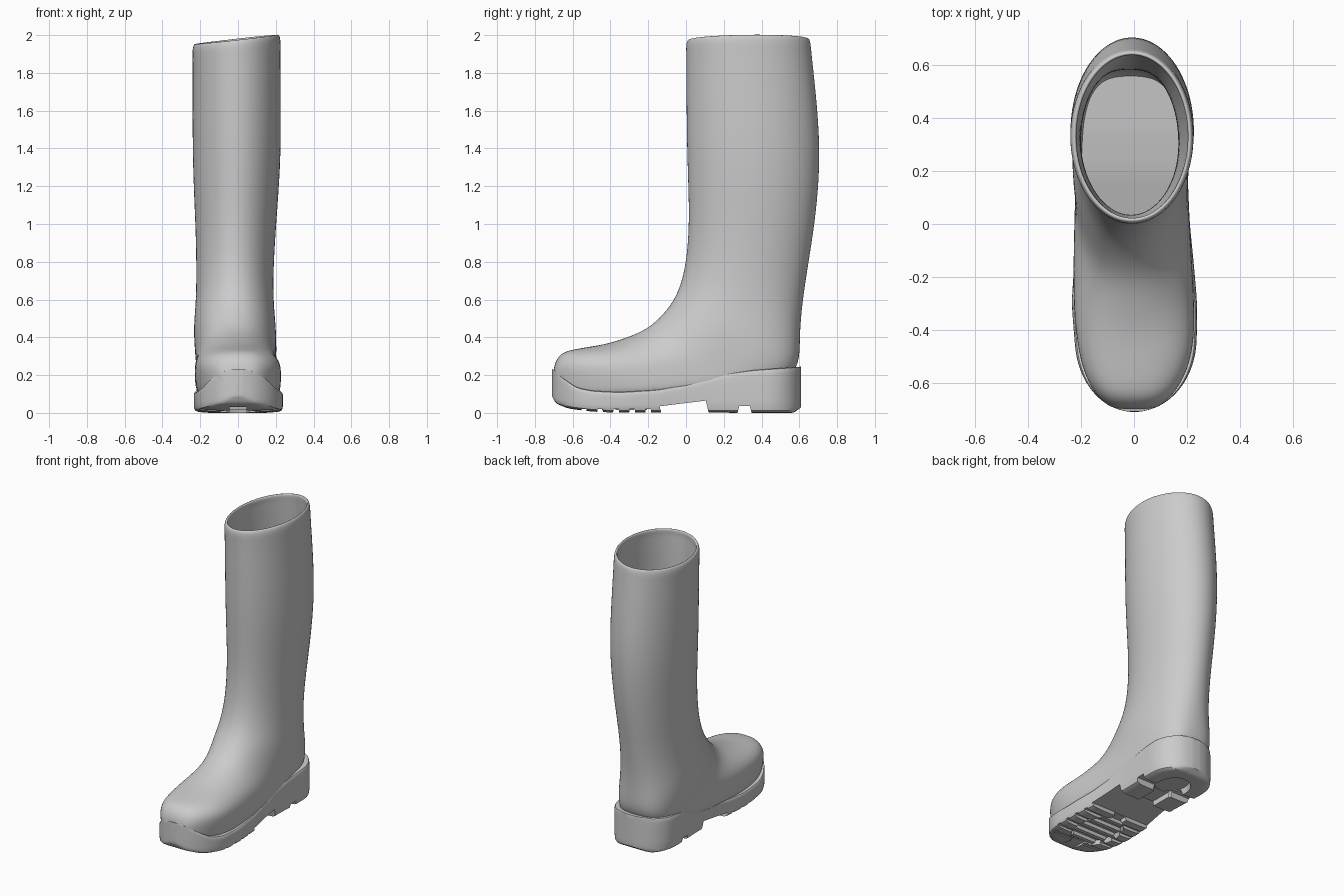
import bpy, bmesh, math

if "Cube" in bpy.data.objects:
    bpy.data.objects.remove(bpy.data.objects["Cube"])

def lerp_table(table, y):
    """Piecewise linear lookup; returns list of the values after the key."""
    if y <= table[0][0]:
        return table[0][1:]
    for a, b in zip(table, table[1:]):
        if y <= b[0]:
            t = (y - a[0]) / (b[0] - a[0])
            return [p + (q - p) * t for p, q in zip(a[1:], b[1:])]
    return table[-1][1:]

def loft(name, rings, cap_start, cap_end):
    bm = bmesh.new()
    rows = [[bm.verts.new(p) for p in ring] for ring in rings]
    n = len(rows[0])
    for a, b in zip(rows, rows[1:]):
        for i in range(n):
            j = (i + 1) % n
            bm.faces.new((a[i], a[j], b[j], b[i]))
    if cap_start:
        bm.faces.new(rows[0])
    if cap_end:
        bm.faces.new(rows[-1])
    bmesh.ops.recalc_face_normals(bm, faces=bm.faces)
    me = bpy.data.meshes.new(name)
    bm.to_mesh(me)
    bm.free()
    ob = bpy.data.objects.new(name, me)
    bpy.context.collection.objects.link(ob)
    return ob

def select(ob):
    bpy.ops.object.select_all(action='DESELECT')
    ob.select_set(True)
    bpy.context.view_layer.objects.active = ob

def apply(ob, kind, **settings):
    mod = ob.modifiers.new(kind.lower(), kind)
    for key, value in settings.items():
        setattr(mod, key, value)
    select(ob)
    bpy.ops.object.modifier_apply(modifier=mod.name)

def smooth(ob, angle):
    select(ob)
    bpy.ops.object.shade_smooth_by_angle(angle=math.radians(angle))

def sgn_pow(v, p):
    return math.copysign(abs(v) ** p, v)

# Upper: sections swept from the shaft rim round the ankle to the toe
# front y, front z, back y, back z, left x, right x, front roundness, back roundness
SECTIONS = [
    (.004, 1.978, .657, 1.985, -.236, .222, 2, 2),
    (-.003, 1.94, .664, 1.94, -.244, .228, 2, 2),
    (.000, 1.89, .668, 1.89, -.241, .226, 2, 2),
    (.000, 1.65, .695, 1.65, -.242, .228, 2, 2),
    (.003, 1.40, .712, 1.40, -.242, .229, 2, 2),
    (.010, 1.20, .703, 1.18, -.236, .218, 2, 2),
    (.015, 1.00, .678, .96, -.226, .202, 2, 2),
    (.000, .79, .638, .72, -.221, .188, 2, 2),
    (-.040, .64, .610, .52, -.224, .189, 2.1, 2.2),
    (-.100, .545, .604, .37, -.237, .202, 2.2, 2.5),
    (-.190, .455, .602, .22, -.230, .205, 2.2, 3),
    (-.280, .412, .450, .13, -.220, .202, 2.2, 4),
    (-.400, .370, .000, .09, -.233, .218, 2.3, 5),
    (-.500, .352, -.300, .07, -.224, .236, 2.4, 5),
    (-.590, .338, -.500, .07, -.197, .207, 2.5, 5),
    (-.655, .322, -.620, .08, -.152, .155, 2.5, 4),
    (-.692, .275, -.685, .10, -.100, .102, 2.5, 3),
    (-.703, .220, -.700, .14, -.055, .055, 2, 2),
]
N = 28
rings = []
for yf, zf, yb, zb, xl, xr, nf, nb in SECTIONS:
    ring = []
    for k in range(N):
        a = 2 * math.pi * k / N
        c, s = math.cos(a), math.sin(a)
        p = 2 / (nf if c > 0 else nb)
        u, v = sgn_pow(c, p), sgn_pow(s, p)
        x = (xl + xr) / 2 + (xr - xl) / 2 * v
        y = (yf + yb) / 2 + (yf - yb) / 2 * u
        z = (zf + zb) / 2 + (zf - zb) / 2 * u
        z += .11 * x * max(0, (z - 1.5) / .5)      # slanted rim
        ring.append((x, y, z))
    rings.append(ring)
upper = loft("boot_upper", rings, False, True)
apply(upper, 'SOLIDIFY', thickness=.02, offset=-1)
apply(upper, 'SUBSURF', levels=2)
smooth(upper, 60)

# Sole: cross-sections along the foot
WIDTH = [(-.71, .21, .22), (-.45, .224, .237), (-.3, .236, .239), (-.15, .226, .226),
         (0, .213, .211), (.15, .206, .204), (.4, .217, .212), (.61, .21, .205)]
TOP = [(-.71, .235), (-.66, .19), (-.58, .135), (-.5, .117), (-.35, .11), (-.15, .122),
       (0, .15), (.2, .205), (.35, .226), (.61, .245)]
BOTTOM = [(-.71, .09), (-.69, .05), (-.62, .022), (-.5, .007), (-.4, .002), (.1, .002),
          (.3, 0), (.57, 0), (.61, .03)]
M = 44
rings = []
for k in range(M + 1):
    y = -.05 - .66 * math.cos(math.pi * k / M)
    f = 1
    if y < -.45:
        f = max(0, 1 - ((-.45 - y) / .26) ** 2.1) ** (1 / 2.1)
    elif y > .42:
        f = max(0, 1 - ((y - .42) / .19) ** 2.2) ** (1 / 2.2)
    f = max(f, .12)
    wl, wr = lerp_table(WIDTH, y)
    zt, zb = lerp_table(TOP, y)[0], lerp_table(BOTTOM, y)[0]
    side = [(.5, zt), (.88, zt), (.98, zt), (1, zt - .015), (1, (zt + zb) / 2),
            (.995, zb + .02), (.965, zb), (.5, zb)]
    rings.append([(wr * f * s, y, z) for s, z in side] +
                 [(-wl * f * s, y, z) for s, z in reversed(side)])
sole = loft("sole", rings, True, True)
apply(sole, 'SUBSURF', levels=1)

def cut(ob, cutter):
    cutter.hide_render = True
    apply(ob, 'BOOLEAN', operation='DIFFERENCE', object=cutter, solver='EXACT')
    bpy.data.objects.remove(cutter)

def prism(yz, x0, x1):
    return loft("cutter", [[(x, y, z) for y, z in yz] for x in (x0, x1)], True, True)

def groove(y, half, depth, x0=-.4, x1=.4):
    return prism([(y - half * 1.5, -.02), (y - half, depth), (y + half, depth),
                  (y + half * 1.5, -.02)], x0, x1)

def oval(y, rx, ry, depth):
    return loft("cutter", [[(rx * math.cos(a) * s, y + ry * math.sin(a) * s, z)
                for a in [2 * math.pi * i / 32 for i in range(32)]]
                for z, s in ((-.03, 1.05), (depth, .92))], True, True)

# Raised arch, heel notch, forefoot tread grooves and recesses
cut(sole, prism([(-.125, -.02), (-.14, .035), (.105, .065), (.125, -.02)], -.4, .4))
cut(sole, groove(.31, .028, .036))
for y in (-.54, -.455, -.37, -.285, -.2):
    cut(sole, groove(y, .013, .02))
cut(sole, oval(-.36, .145, .2, .034))
cut(sole, oval(.37, .11, .13, .04))
cut(sole, prism([(-.68, -.02), (-.68, .03), (-.1, .03), (-.1, -.02)], -.045, .045))
cut(sole, prism([(.08, -.02), (.08, .037), (.35, .037), (.35, -.02)], -.06, .06))
smooth(sole, 35)

# Cross bars inside the forefoot recess
for i in range(5):
    y = -.5 + .07 * i
    w = .13 * math.sqrt(1 - ((y + .36) / .2) ** 2)
    bar = loft(f"tread_bar_{i + 1}", [[(-w * s, y - h, z), (w * s, y - h, z),
               (w * s, y + h, z), (-w * s, y + h, z)]
               for z, s, h in ((.04, 1, .02), (.014, .94, .013))], True, True)
    smooth(bar, 30)
